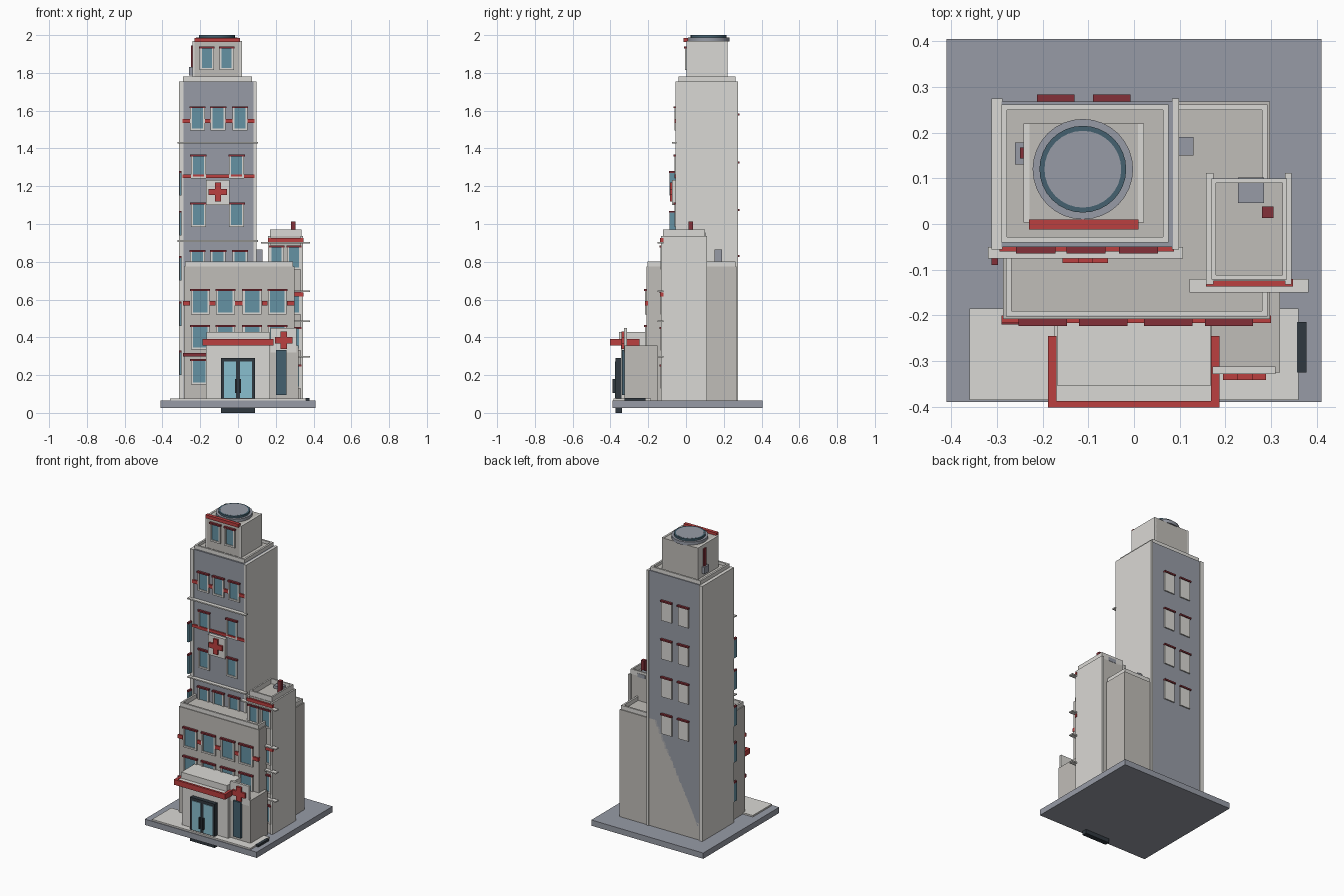
import bpy, math

if "Cube" in bpy.data.objects:
    bpy.data.objects.remove(bpy.data.objects["Cube"])


def mat(name, r, g, b):
    m = bpy.data.materials.new(name)
    m.diffuse_color = (r, g, b, 1)
    m.use_nodes = True
    m.node_tree.nodes["Principled BSDF"].inputs["Base Color"].default_value = m.diffuse_color
    return m


LIGHT = mat("light_plaster", .70, .69, .66)
WALL = mat("warm_grey", .53, .51, .48)
SLATE = mat("slate", .31, .33, .38)
RED = mat("red", .50, .05, .05)
DRED = mat("dark_red", .23, .03, .04)
GLASS = mat("glass", .13, .29, .37)
PANE = mat("door_pane", .25, .52, .62)
DARK = mat("dark_metal", .03, .04, .05)
TEAL = mat("dark_teal", .06, .12, .16)


def box(name, x, y, z, m):
    """Box from (min, max) pairs."""
    v = [(a, b, c) for a in x for b in y for c in z]
    f = [(0, 1, 3, 2), (4, 6, 7, 5), (0, 4, 5, 1), (2, 3, 7, 6), (0, 2, 6, 4), (1, 5, 7, 3)]
    me = bpy.data.meshes.new(name)
    me.from_pydata(v, [], f)
    me.materials.append(m)
    ob = bpy.data.objects.new(name, me)
    bpy.context.collection.objects.link(ob)
    return ob


def rim(name, x, y, z, t, m):
    """Rectangular parapet."""
    box(name + "_left", (x[0], x[0] + t), y, z, m)
    box(name + "_right", (x[1] - t, x[1]), y, z, m)
    box(name + "_front", (x[0] + t, x[1] - t), (y[0], y[0] + t), z, m)
    box(name + "_back", (x[0] + t, x[1] - t), (y[1] - t, y[1]), z, m)


def window(name, cx, y, z, w, s=-1, glass=True):
    """Framed window on a wall at y, facing s, with a dark red lintel."""
    h, t = w / 2, .011
    span = lambda d0, d1: tuple(sorted((y + s * d0, y + s * d1)))
    if glass:
        box(name + "_glass", (cx - h + t, cx + h - t), span(-.002, .004), (z[0] + t, z[1]), GLASS)
        for k in (-1, 1):
            a = cx + k * (h - t / 2)
            box(name + "_jamb", (a - t / 2, a + t / 2), span(-.002, .010), z, LIGHT)
        box(name + "_sill", (cx - h, cx + h), span(-.002, .010), (z[0], z[0] + t), LIGHT)
    else:
        box(name + "_panel", (cx - h, cx + h), span(-.002, .008), z, LIGHT)
    box(name + "_lintel", (cx - h - .003, cx + h + .003), span(-.002, .015), (z[1], z[1] + .01), DRED)


def cross(name, cx, cz, y, r, t):
    box(name + "_upright", (cx - t, cx + t), y, (cz - r, cz + r), RED)
    box(name + "_left_arm", (cx - r, cx - t), y, (cz - t, cz + t), RED)
    box(name + "_right_arm", (cx + t, cx + r), y, (cz - t, cz + t), RED)


def disc(name, r, z, m, n=32):
    bpy.ops.mesh.primitive_cylinder_add(vertices=n, radius=r, depth=z[1] - z[0],
                                        location=(-.112, .12, (z[0] + z[1]) / 2))
    ob = bpy.context.object
    ob.name = name
    ob.data.materials.append(m)
    bpy.ops.object.shade_smooth_by_angle(angle=math.radians(30))
    return ob


# Ground plate and pavement
box("ground_plate", (-.41, .41), (-.39, .405), (.027, .065), SLATE)
box("pavement", (-.36, .36), (-.385, -.185), (.06, .075), LIGHT)
box("drain_grate", (.357, .378), (-.325, -.215), (.06, .078), DARK)

# Main tower: slate core between two light side walls
box("tower_core", (-.29, .085), (-.05, .268), (.06, 1.755), SLATE)
box("tower_left_wall", (-.312, -.288), (-.056, .275), (.06, 1.755), LIGHT)
box("tower_right_wall", (.083, .098), (-.056, .275), (.06, 1.755), LIGHT)
rim("tower_parapet", (-.29, .075), (-.04, .262), (1.75, 1.78), .012, LIGHT)
box("tower_roof", (-.28, .065), (-.03, .25), (1.75, 1.762), WALL)
for z in (1.43, .91):
    box("tower_ledge", (-.32, .107), (-.075, -.05), (z - .004, z + .004), LIGHT)

# Tower front windows, bands and cross sign
for z, xs in ((1.495, (-.215, -.105, .01)), (1.24, (-.21, -.007)),
              (.985, (-.21, -.007)), (.735, (-.215, -.105, .01))):
    for x in xs:
        window("tower_window", x, -.05, (z, z + .118), .08)
for z in (1.545, 1.252):
    xs = (-.215, -.105, .01) if z > 1.5 else (-.107,)
    if z > 1.5:
        for a, b in ((-.295, -.255), (-.175, -.145), (-.065, -.03), (.05, .088)):
            box("tower_red_band", (a, b), (-.06, -.045), (z - .011, z + .011), RED)
    else:
        box("tower_red_band", (-.295, .088), (-.06, -.045), (z - .009, z + .009), RED)
box("cross_sign_panel", (-.17, -.045), (-.073, -.045), (1.10, 1.232), LIGHT)
cross("tower_cross", -.107, 1.17, (-.085, -.07), .05, .016)

# Narrow corner fins at the left of the tower
for z in (1.15, .94, .70, .46, .20):
    box("corner_fin", (-.311, -.299), (-.088, -.05), (z, z + .12), GLASS)
    box("corner_fin_cap", (-.312, -.298), (-.09, -.05), (z + .12, z + .13), DRED)

# Tower back windows
for z in (1.45, 1.195, .945, .70):
    for x in (-.171, -.049):
        window("back_window", x, .268, (z, z + .125), .076, 1, False)

# Penthouse with helipad
box("penthouse", (-.24, .02), (.005, .22), (1.75, 1.968), WALL)
for a, b in ((-.242, -.229), (.009, .022)):
    box("penthouse_side_wall", (a, b), (.003, .22), (1.755, 1.97), LIGHT)
box("penthouse_red_band", (-.23, .01), (-.012, .01), (1.963, 1.985), RED)
for x in (-.165, -.06):
    window("penthouse_window", x, .005, (1.815, 1.93), .075)
box("penthouse_side_stripe", (-.25, -.24), (.143, .167), (1.80, 1.945), DRED)
box("penthouse_side_vent", (-.26, -.24), (.13, .178), (1.785, 1.83), SLATE)
disc("helipad_base", .11, (1.965, 1.987), SLATE)
disc("helipad_ring", .095, (1.985, 2.0), TEAL)
disc("helipad_top", .084, (1.99, 2.0005), SLATE)

# Lower block with parapet
box("lower_block", (-.287, .298), (-.208, .268), (.06, .775), WALL)
rim("lower_parapet", (-.28, .292), (-.203, .262), (.77, .802), .012, LIGHT)
box("roof_unit", (.098, .13), (.15, .19), (.77, .865), SLATE)
for x in (-.2, -.067, .075, .208):
    window("lower_window_top", x, -.208, (.52, .645), .1)
    window("lower_window_mid", x, -.208, (.335, .455), .1)
for a, b in ((-.29, -.253), (-.15, -.12), (-.015, .025), (.127, .155), (.26, .3)):
    box("lower_red_band", (a, b), (-.217, -.2), (.568, .592), RED)
box("lower_dark_band", (-.29, -.16), (-.22, -.2), (.298, .318), DRED)
window("lower_window_ground", -.205, -.208, (.15, .275), .09)

# Right wing
box("wing", (.172, .333), (-.125, .1), (.06, .937), WALL)
for a, b in ((.158, .174), (.331, .345)):
    box("wing_side_wall", (a, b), (-.133, .112), (.06, .937), LIGHT)
rim("wing_parapet", (.17, .335), (-.122, .1), (.93, .97), .01, LIGHT)
box("wing_roof_unit", (.228, .285), (.046, .102), (.93, .955), SLATE)
box("wing_chimney", (.28, .305), (.013, .038), (.93, 1.012), DRED)
box("wing_red_band_top", (.158, .348), (-.137, -.12), (.903, .925), RED)
box("wing_red_band_mid", (.158, .348), (-.137, -.12), (.615, .637), RED)
for z in (.76, .52, .33, .13):
    for x in (.205, .296):
        window("wing_window", x, -.125, (z, z + .115), .075)
for z in (.90, .645, .485, .297):
    box("wing_ledge", (.122, .382), (-.15, -.12), (z - .004, z + .004), LIGHT)

# Entrance hall and canopy
box("entrance_hall", (-.17, .17), (-.345, -.15), (.06, .37), LIGHT)
box("entrance_roof_raised", (-.168, .168), (-.355, -.2), (.36, .428), LIGHT)
box("canopy_slab", (-.175, .17), (-.39, -.2), (.36, .388), LIGHT)
box("canopy_red_front", (-.188, .187), (-.402, -.387), (.357, .392), RED)
for a, b in ((-.188, -.17), (.169, .187)):
    box("canopy_red_side", (a, b), (-.387, -.245), (.357, .392), RED)

# Glass entrance doors
box("door_frame", (-.09, .09), (-.372, -.34), (0, .29), DARK)
for s in (-1, 1):
    box("door_pane", tuple(sorted((s * .01, s * .075))), (-.376, -.37), (.08, .272), PANE)
    box("door_handle", tuple(sorted((s * .009, s * .017))), (-.39, -.37), (.105, .18), DARK)

# Side annex with cross sign and tall glass door
box("annex", (.165, .32), (-.325, -.15), (.06, .358), WALL)
box("annex_sign_panel", (.172, .31), (-.328, -.312), (.32, .45), LIGHT)
cross("annex_cross", .242, .385, (-.341, -.326), .047, .017)
box("annex_door", (.2, .257), (-.34, -.32), (.095, .332), TEAL)
